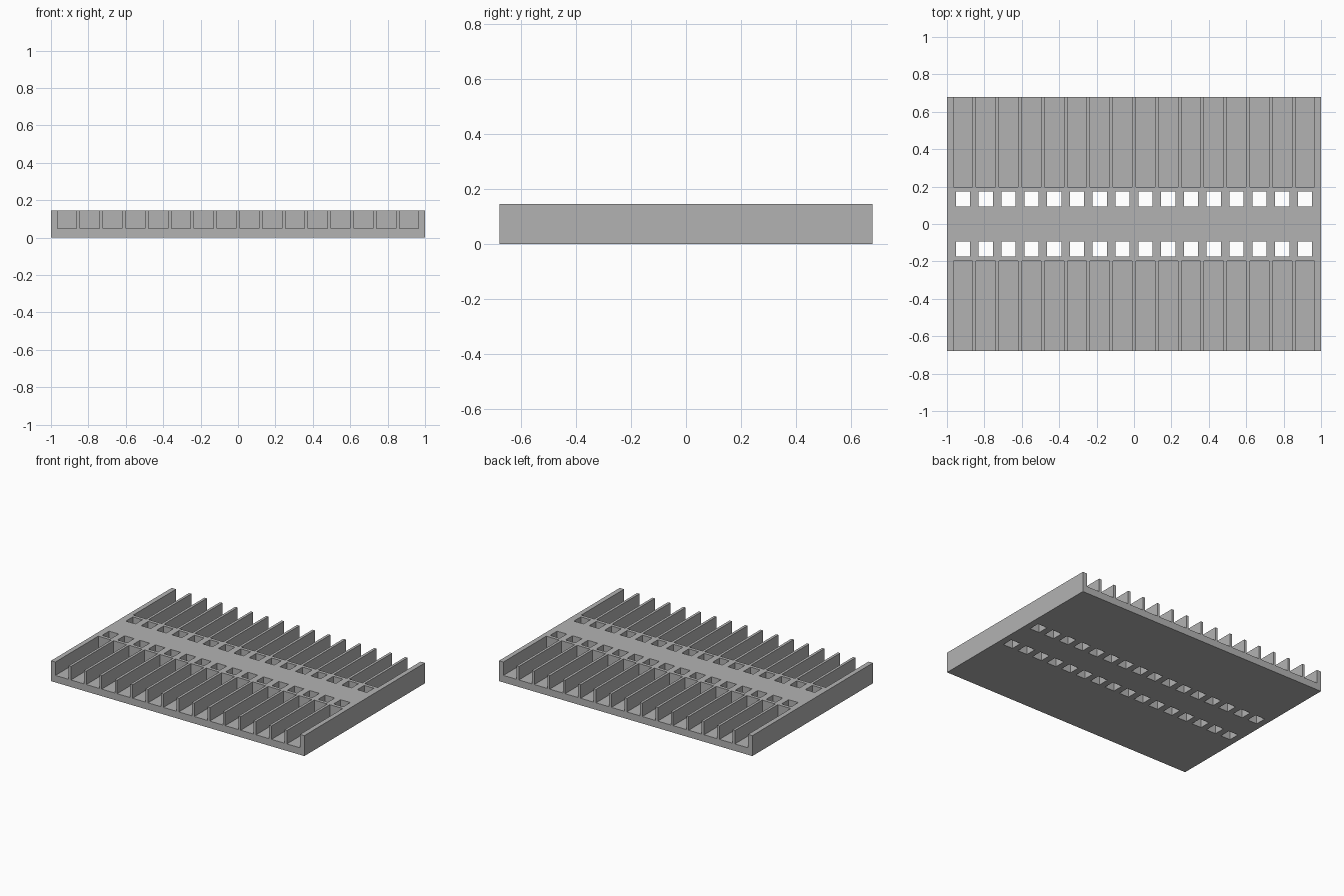
import bpy
import bmesh
from mathutils import Matrix, Vector

cube = bpy.data.objects.get("Cube")
if cube:
    bpy.data.objects.remove(cube, do_unlink=True)

HALF_DEPTH, HEIGHT = 0.68, 0.146
COUNT, PITCH = 16, 0.1219
SLOT_WIDTH, SLOT_FLOOR, SLOT_END = 0.103, 0.05, 0.197
HOLE_WIDTH, HOLE_NEAR, HOLE_FAR = 0.076, 0.094, 0.173
OVER = 0.1  # how far cutters reach past the block

grey = bpy.data.materials.new("plain grey")
grey.use_nodes = True
colour = (0.45, 0.45, 0.45, 1)
grey.diffuse_color = colour
grey.node_tree.nodes["Principled BSDF"].inputs["Base Color"].default_value = colour


def add_box(bm, low, high):
    low, high = Vector(low), Vector(high)
    matrix = Matrix.Translation((low + high) / 2) @ Matrix.Diagonal((*(high - low), 1))
    bmesh.ops.create_cube(bm, size=1, matrix=matrix)


def make_object(name, bm):
    mesh = bpy.data.meshes.new(name)
    bm.to_mesh(mesh)
    bm.free()
    mesh.materials.append(grey)
    obj = bpy.data.objects.new(name, mesh)
    bpy.context.collection.objects.link(obj)
    return obj


# Solid block
bm = bmesh.new()
add_box(bm, (-1, -HALF_DEPTH, 0), (1, HALF_DEPTH, HEIGHT))
tray = make_object("slotted_tray", bm)

# Open-ended slots and square through holes, mirrored front to back
bm = bmesh.new()
for i in range(COUNT):
    x = (i - (COUNT - 1) / 2) * PITCH
    for side in (-1, 1):
        for width, near, far, floor in (
            (SLOT_WIDTH, SLOT_END, HALF_DEPTH + OVER, SLOT_FLOOR),
            (HOLE_WIDTH, HOLE_NEAR, HOLE_FAR, -OVER),
        ):
            y0, y1 = sorted((side * near, side * far))
            add_box(bm, (x - width / 2, y0, floor), (x + width / 2, y1, HEIGHT + OVER))
cutter = make_object("slot_and_hole_cutter", bm)
cutter.hide_render = True

# Cut the block, then discard the cutter
cut = tray.modifiers.new("slots and holes", 'BOOLEAN')
cut.operation = 'DIFFERENCE'
cut.solver = 'EXACT'
cut.object = cutter
bpy.context.view_layer.objects.active = tray
tray.select_set(True)
bpy.ops.object.modifier_apply(modifier=cut.name)
bpy.data.objects.remove(cutter, do_unlink=True)
